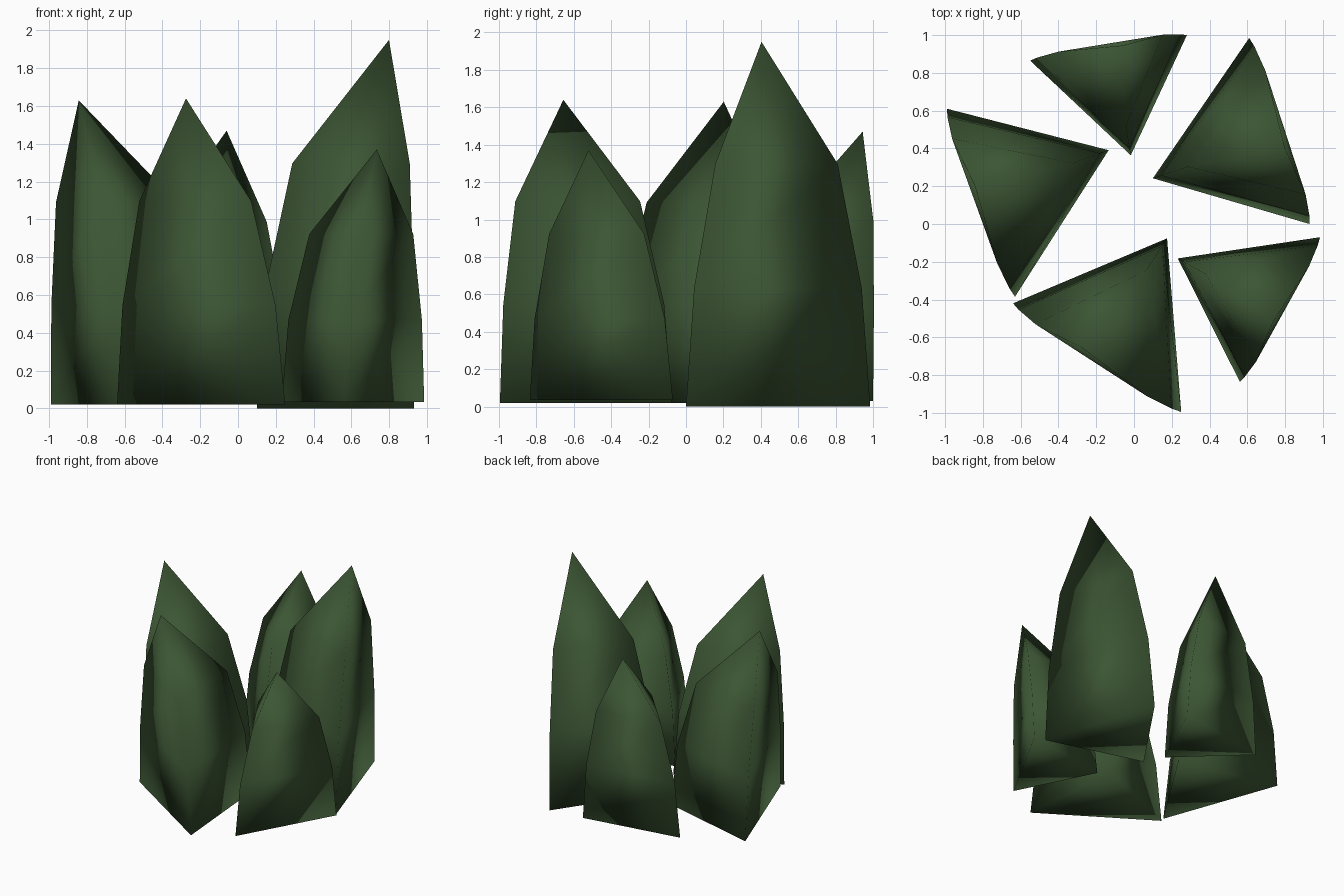
import bpy
from mathutils import Vector

if "Cube" in bpy.data.objects:
    bpy.data.objects.remove(bpy.data.objects["Cube"])

green = bpy.data.materials.new("dark_leaf_green")
green.diffuse_color = (0.045, 0.092, 0.034, 1.0)
green.use_nodes = True
green.node_tree.nodes["Principled BSDF"].inputs["Base Color"].default_value = green.diffuse_color

# Shared spike profile: triangular rings (height fraction, three corners).
# Local x runs along the outer edge, local y points inward, unit = outer edge length.
RINGS = [
    (0.0,   [(0.0, 0.0), (1.0, 0.0), (0.47, 0.69)]),
    (0.325, [(0.04, -0.012), (0.95, -0.012), (0.47, 0.645)]),
    (0.665, [(0.15, -0.027), (0.815, -0.027), (0.47, 0.50)]),
]
TIP = (0.41, 0.0)


def spike(name, start, end, z0, z1):
    """Leaf spike whose outer base edge runs from start to end."""
    origin = Vector(start)
    along = Vector(end) - origin
    inward = Vector((-along.y, along.x))

    def place(p, t):
        q = origin + along * p[0] + inward * p[1]
        return (q.x, q.y, z0 + (z1 - z0) * t)

    verts = [place(p, t) for t, ring in RINGS for p in ring] + [place(TIP, 1.0)]
    faces = [(2, 1, 0)]                                   # base
    for r in range(len(RINGS) - 1):                       # sides
        for i in range(3):
            a, b = r * 3 + i, r * 3 + (i + 1) % 3
            faces.append((a, b, b + 3, a + 3))
    for i in range(3):                                    # point
        faces.append((6 + i, 6 + (i + 1) % 3, 9))

    mesh = bpy.data.meshes.new(name)
    mesh.from_pydata(verts, [], faces)
    mesh.materials.append(green)
    for poly in mesh.polygons:
        poly.use_smooth = True
    mesh.update()
    obj = bpy.data.objects.new(name, mesh)
    bpy.context.collection.objects.link(obj)


# Five spikes in a ring, counterclockwise
spike("right_spike", (0.93, 0.0), (0.61, 0.985), 0.0, 1.95)
spike("back_spike", (0.28, 1.0), (-0.55, 0.865), 0.03, 1.47)
spike("left_spike", (-0.99, 0.61), (-0.63, -0.385), 0.02, 1.63)
spike("front_spike", (-0.64, -0.42), (0.25, -0.995), 0.02, 1.64)
spike("front_right_spike", (0.56, -0.835), (0.985, -0.07), 0.035, 1.37)
